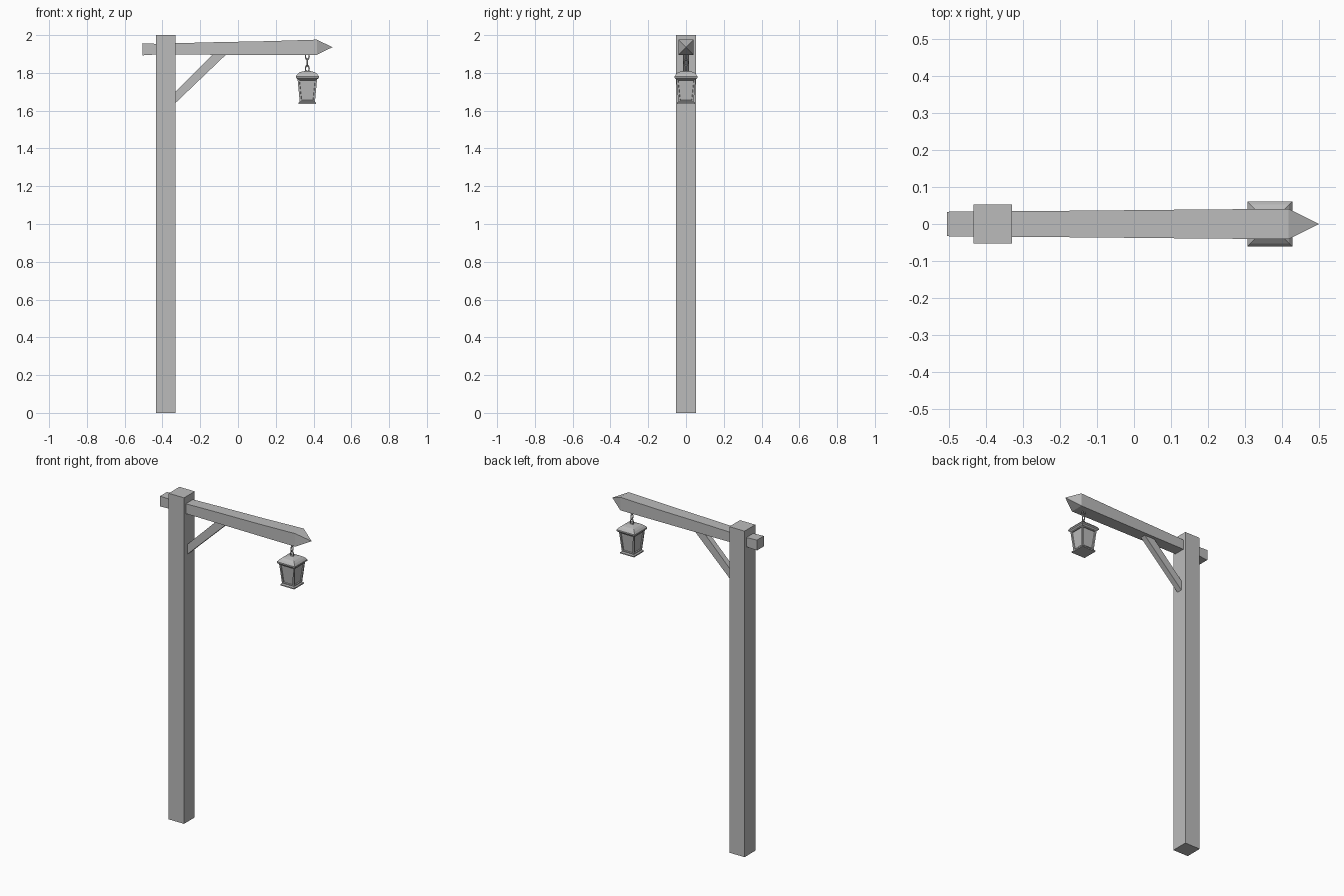
import bpy, bmesh, math
from mathutils import Vector

cube = bpy.data.objects.get("Cube")
if cube:
    bpy.data.objects.remove(cube, do_unlink=True)

grey = bpy.data.materials.new("plain grey")
grey.use_nodes = True
colour = (0.5, 0.5, 0.5, 1)
grey.diffuse_color = colour
grey.node_tree.nodes["Principled BSDF"].inputs["Base Color"].default_value = colour


def finish(name, bm):
    bmesh.ops.recalc_face_normals(bm, faces=bm.faces)
    mesh = bpy.data.meshes.new(name)
    bm.to_mesh(mesh)
    bm.free()
    mesh.materials.append(grey)
    obj = bpy.data.objects.new(name, mesh)
    bpy.context.collection.objects.link(obj)
    return obj


def loft(rings):
    """Join rings of points into a closed solid."""
    bm = bmesh.new()
    loops = [[bm.verts.new(p) for p in ring] for ring in rings]
    n = len(loops[0])
    for a, b in zip(loops, loops[1:]):
        for i in range(n):
            j = (i + 1) % n
            bm.faces.new((a[i], a[j], b[j], b[i]))
    bm.faces.new(loops[0])
    bm.faces.new(loops[-1])
    return bm


def square(x, half, z):
    return [(x + sx * half, sy * half, z)
            for sx, sy in ((-1, -1), (1, -1), (1, 1), (-1, 1))]


def upright(x, profile):
    return loft([square(x, half, z) for half, z in profile])


# Post
finish("post", upright(-0.382, [(0.052, 0), (0.052, 2)]))

# Crossbeam, widening towards its pointed end
sections = [(-0.505, 0.033, 1.893, 1.957), (-0.44, 0.034, 1.897, 1.954),
            (-0.14, 0.036, 1.896, 1.962), (0.16, 0.039, 1.896, 1.968),
            (0.417, 0.041, 1.896, 1.976)]
bm = loft([[(x, -w, lo), (x, w, lo), (x, w, hi), (x, -w, hi)]
           for x, w, lo, hi in sections])
end = max(bm.faces, key=lambda f: f.calc_center_median().x)
tip = bmesh.ops.poke(bm, faces=[end])["verts"][0]
tip.co = Vector((0.5, 0, 1.936))
finish("crossbeam", bm)

# Diagonal brace
outline = [(-0.335, 1.637), (-0.335, 1.697), (-0.13, 1.9), (-0.06, 1.9)]
finish("brace", loft([[(x, y, z) for x, z in outline] for y in (-0.017, 0.017)]))

# Lantern body with recessed panes on the four sides
lamp_x = 0.367
bm = upright(lamp_x, [(0.04, 1.644), (0.052, 1.77)])
bm.normal_update()
bmesh.ops.recalc_face_normals(bm, faces=bm.faces)
sides = [f for f in bm.faces if abs(f.normal.z) < 0.5]
bmesh.ops.inset_individual(bm, faces=sides, thickness=0.013, depth=0)
bmesh.ops.inset_individual(bm, faces=sides, thickness=0.002, depth=-0.006)
finish("lantern_body", bm)

# Lantern base and roof
finish("lantern_base", upright(lamp_x, [(0.047, 1.635), (0.047, 1.642), (0.041, 1.648)]))
finish("lantern_roof", upright(lamp_x, [
    (0.052, 1.766), (0.061, 1.774), (0.061, 1.782),
    (0.052, 1.794), (0.04, 1.804), (0.012, 1.81)]))

# Hanging chain of alternating links
for i in range(3):
    bpy.ops.mesh.primitive_torus_add(
        major_segments=12, minor_segments=6, major_radius=0.011, minor_radius=0.0035,
        location=(lamp_x, 0, 1.822 + i * 0.033),
        rotation=(math.pi / 2, 0, math.pi / 2 * (i % 2)))
    link = bpy.context.object
    link.name = f"chain_link_{i + 1}"
    link.scale = (0.9, 1.5, 1)
    link.data.materials.append(grey)
    bpy.ops.object.shade_smooth_by_angle()
